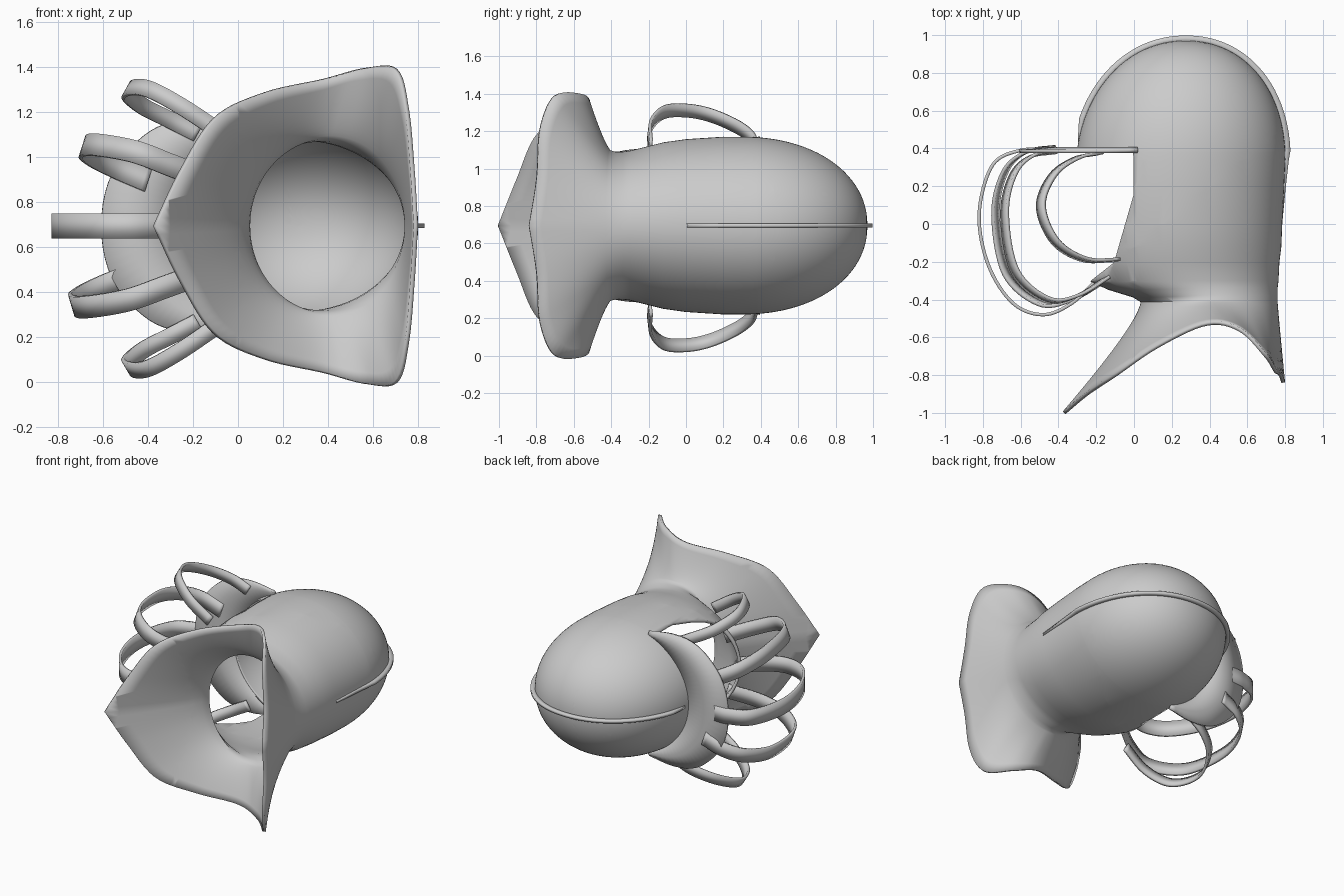
import bpy, bmesh, math
from mathutils import Vector

if "Cube" in bpy.data.objects:
    bpy.data.objects.remove(bpy.data.objects["Cube"])

ZC = 0.695   # mirror plane height
N = 120      # segments around the shell


def spline(pts, steps):
    P = [2 * pts[0] - pts[1]] + pts + [2 * pts[-1] - pts[-2]]
    out = []
    for i in range(1, len(P) - 2):
        a, b, c, d = P[i - 1:i + 3]
        for s in range(steps):
            t = s / steps
            out.append(0.5 * (2 * b + (c - a) * t + (2 * a - 5 * b + 4 * c - d) * t * t
                              + (3 * b - a - 3 * c + d) * t ** 3))
    return out + [pts[-1]]


def finish(bm, name, thick, angle=40):
    bmesh.ops.remove_doubles(bm, verts=bm.verts, dist=0.0005)
    bmesh.ops.recalc_face_normals(bm, faces=bm.faces)
    me = bpy.data.meshes.new(name)
    bm.to_mesh(me)
    bm.free()
    ob = bpy.data.objects.new(name, me)
    bpy.context.collection.objects.link(ob)
    mod = ob.modifiers.new("thickness", 'SOLIDIFY')
    mod.thickness = thick
    mod.offset = 0
    bpy.ops.object.select_all(action='DESELECT')
    ob.select_set(True)
    bpy.context.view_layer.objects.active = ob
    bpy.ops.object.shade_smooth_by_angle(angle=math.radians(angle))
    return ob


def loft(bm, rows, closed=False):
    vs = [[bm.verts.new(p) for p in r] for r in rows]
    for a, b in zip(vs, vs[1:]):
        n = len(a)
        for i in range(n if closed else n - 1):
            j = (i + 1) % n
            bm.faces.new((a[i], a[j], b[j], b[i]))


def section(y, xl, xr, h):
    c, r = (xl + xr) / 2, (xr - xl) / 2
    return [Vector((c - r * math.cos(a), y, ZC + h * math.sin(a)))
            for a in (2 * math.pi * i / N for i in range(N))]


# skull profile: dome, then body down to the neck (y, left x, right x, half height)
prof = []
for i in range(25):
    p = math.radians(89.5 - i * 3.6)
    f = math.cos(p) ** 0.95
    s = math.sin(p) ** 0.95
    c = 0.245 + 0.03 * s
    prof.append((0.3 + 0.66 * s, c - 0.545 * f, c + 0.545 * f, 0.465 * f))
prof += [(0.2, -0.3, 0.785, 0.465), (0.0, -0.3, 0.775, 0.452), (-0.12, -0.29, 0.77, 0.435),
         (-0.2, -0.27, 0.76, 0.415), (-0.3, -0.22, 0.755, 0.39), (-0.34, -0.13, 0.75, 0.385),
         (-0.38, 0.0, 0.75, 0.385), (-0.41, 0.045, 0.75, 0.395)]
rows = [section(*p) for p in prof]

# flared collar: rim points from front tip over the shoulder to the back tip, evenly by angle
rim = [(-.37, -1, 0), (-.25, -.90, .25), (-.1, -.80, .48), (.12, -.65, .59), (.38, -.53, .65),
       (.56, -.56, .70), (.70, -.70, .695), (.75, -.78, .52), (.775, -.80, .25), (.79, -.84, 0)]
half = spline([Vector(p) for p in rim], 20)


def rim_point(i):
    d = 2 * i / N
    up = 1 if d <= 1 else -1
    d = min(d, 2 - d) * (len(half) - 1)
    k = min(int(d), len(half) - 2)
    p = half[k].lerp(half[k + 1], d - k)
    return Vector((p.x, p.y, ZC + up * p.z))


neck, rim_row = rows[-1], [rim_point(i) for i in range(N)]
for s in range(1, 11):
    t = s / 10
    row = []
    for i, (a, b) in enumerate(zip(neck, rim_row)):
        # the neck runs straight for a little, mostly at the front, before it flares
        front = max(0, math.cos(2 * math.pi * i / N))
        m = a.lerp(b, 0.2).lerp(a + Vector((0, -0.11, 0)), 0.2 + 0.75 * front)
        row.append(a * (1 - t) ** 2 + m * 2 * t * (1 - t) + b * t * t)
    rows.append(row)

# helmet shell with the face opening cut away
bm = bmesh.new()
loft(bm, rows, True)
bm.faces.new(list(bm.verts)[:N])
cuts = [((0, .38, 0), (0, 1, 0)), ((0, .38, 0), (1, 0, 0)),
        ((0, .15, 0), (.35, -.10, 0)), ((-.1, -.2, 0), (.12, -.15, 0))]
for co, no in cuts:
    bmesh.ops.bisect_plane(bm, geom=bm.verts[:] + bm.edges[:] + bm.faces[:],
                           plane_co=co, plane_no=no, dist=0.0001)
hole = [f for f in bm.faces if all(
    (f.calc_center_median() - Vector(c)).dot(Vector(n)) < 0 for c, n in cuts)]
bmesh.ops.delete(bm, geom=hole, context='FACES')
finish(bm, "helmet_shell", 0.02)

# comb ridge over the dome, tapering out at both ends
left = [(p[1], p[0]) for p in prof[:23]][::-1]
right = [(p[2], p[0]) for p in prof[:27]]
path = [Vector((x, y, ZC)) for x, y in left + right]
outer = []
for i, p in enumerate(path):
    t = path[min(i + 1, len(path) - 1)] - path[max(i - 1, 0)]
    w = 0.038 * min(1, (i + 1) / 4, (len(path) - i) / 4)
    outer.append(p + Vector((-t.y, t.x, 0)).normalized() * w)
bm = bmesh.new()
loft(bm, [path, outer])
finish(bm, "comb_ridge", 0.02)

# brow peak: crescent between the skull and the bar roots
edge_half = [(0.02, .45), (-.15, .475), (-.3, .46), (-.42, .40), (-.54, .27), (-.6, .1)]
edge = [Vector((x, .385, ZC + h)) for x, h in edge_half]
edge += [Vector((x, .385, ZC - h)) for x, h in reversed(edge_half)]
edge = spline(edge, 4)
inner = []
for i in range(len(edge)):
    a = math.radians(-65 + 130 * i / (len(edge) - 1))
    inner.append(Vector((0.245 - 0.54 * math.cos(a), 0.39, ZC - 0.46 * math.sin(a))))
bm = bmesh.new()
loft(bm, [inner, [a.lerp(b, .5) + Vector((0, .01, 0)) for a, b in zip(inner, edge)], edge])
finish(bm, "brow_peak", 0.02)


# face guard bars
def bar(name, pts, width):
    pts = [Vector((x, y, ZC + z)) for x, y, z in pts]
    m = pts[len(pts) // 2]
    n = (m - pts[0]).cross(pts[-1] - m).normalized() * width / 2
    line = spline(pts, 8)
    b = bmesh.new()
    loft(b, [[p - n for p in line], [p + n for p in line]])
    finish(b, name, 0.018)


outer_bar = [(-.18, .375, .41), (-.3, .35, .47), (-.42, .27, .53), (-.49, .13, .59),
             (-.47, 0, .615), (-.39, -.12, .605), (-.25, -.19, .53), (-.09, -.19, .425)]
inner_bar = [(-.4, .385, .2), (-.54, .36, .26), (-.64, .26, .31), (-.685, .05, .35),
             (-.63, -.25, .36), (-.46, -.4, .33), (-.3, -.38, .27), (-.12, -.27, .2)]
centre_bar = [(-.45, .39, 0), (-.6, .39, 0), (-.75, .31, 0), (-.82, .05, 0), (-.77, -.22, 0),
              (-.64, -.42, 0), (-.48, -.48, 0), (-.33, -.42, 0), (-.2, -.3, 0)]
bar("centre_guard_bar", centre_bar, 0.11)
bar("upper_outer_guard_bar", outer_bar, 0.075)
bar("upper_inner_guard_bar", inner_bar, 0.1)
bar("lower_outer_guard_bar", [(x, y, -z * 1.04) for x, y, z in outer_bar], 0.075)
bar("lower_inner_guard_bar", [(x * 1.07, y * 1.05, -z) for x, y, z in inner_bar], 0.1)
